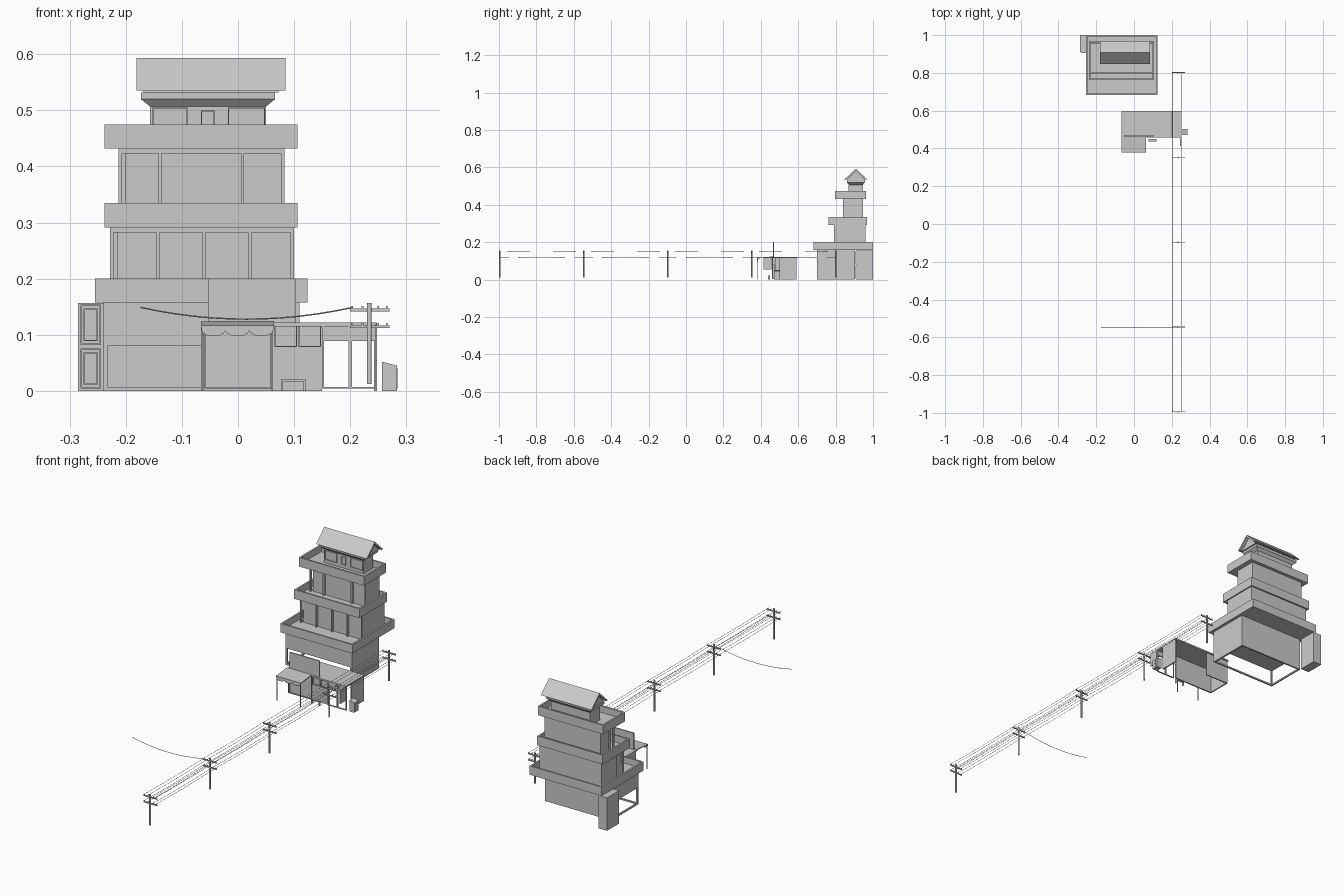
import bpy, bmesh, math
from mathutils import Vector, Matrix

if "Cube" in bpy.data.objects:
    bpy.data.objects.remove(bpy.data.objects["Cube"])


def finish(name, bm):
    bmesh.ops.recalc_face_normals(bm, faces=bm.faces)
    me = bpy.data.meshes.new(name)
    bm.to_mesh(me)
    bm.free()
    ob = bpy.data.objects.new(name, me)
    bpy.context.collection.objects.link(ob)
    return ob


def add_box(bm, x0, x1, y0, y1, z0, z1):
    vs = bmesh.ops.create_cube(bm, size=1)['verts']
    for v in vs:
        v.co = Vector((x0 + (v.co.x + .5) * (x1 - x0),
                       y0 + (v.co.y + .5) * (y1 - y0),
                       z0 + (v.co.z + .5) * (z1 - z0)))
    return vs


def boxes(name, *dims):
    bm = bmesh.new()
    for d in dims:
        add_box(bm, *d)
    return finish(name, bm)


def prism(name, pts, axis, a, b):
    """Extrude a 2D profile along axis 'x' (pts are y,z) or 'y' (pts are x,z)."""
    bm = bmesh.new()
    put = (lambda p, t: (t, p[0], p[1])) if axis == 'x' else (lambda p, t: (p[0], t, p[1]))
    f = bm.faces.new([bm.verts.new(put(p, a)) for p in pts])
    new = bmesh.ops.extrude_face_region(bm, geom=[f])['geom']
    d = Vector((b - a, 0, 0)) if axis == 'x' else Vector((0, b - a, 0))
    bmesh.ops.translate(bm, vec=d, verts=[g for g in new if isinstance(g, bmesh.types.BMVert)])
    return finish(name, bm)


def cylinder(name, centre, depth, r, n=10, rot=Matrix()):
    bm = bmesh.new()
    bmesh.ops.create_cone(bm, cap_ends=True, segments=n, radius1=r, radius2=r, depth=depth,
                          matrix=Matrix.Translation(centre) @ rot)
    ob = finish(name, bm)
    for p in ob.data.polygons:
        p.use_smooth = len(p.vertices) == 4


def wire(name, a, b, sag, r=.0009, n=12):
    cu = bpy.data.curves.new(name, 'CURVE')
    cu.dimensions = '3D'
    cu.bevel_depth = r
    cu.bevel_resolution = 0
    sp = cu.splines.new('POLY')
    sp.points.add(n)
    for i, p in enumerate(sp.points):
        t = i / n
        c = Vector(a).lerp(Vector(b), t)
        p.co = (c.x, c.y, c.z - 4 * sag * t * (1 - t), 1)
    tmp = bpy.data.objects.new(name + "_path", cu)
    me = bpy.data.meshes.new_from_object(tmp)
    bpy.data.objects.remove(tmp)
    bpy.context.collection.objects.link(bpy.data.objects.new(name, me))


def tray(name, x0, x1, y0, y1, z0, z1, t=.008):
    """Balcony: floor slab with a parapet around it."""
    boxes(name, (x0, x1, y0, y1, z0, z0 + .012),
          (x0, x1, y0, y0 + t, z0 + .012, z1), (x0, x1, y1 - t, y1, z0 + .012, z1),
          (x0, x0 + t, y0 + t, y1 - t, z0 + .012, z1), (x1 - t, x1, y0 + t, y1 - t, z0 + .012, z1))


def frame(name, x0, x1, y0, y1, z0, z1, t=.004):
    """Rectangular window or door frame facing the front."""
    boxes(name, (x0, x0 + t, y0, y1, z0, z1), (x1 - t, x1, y0, y1, z0, z1),
          (x0 + t, x1 - t, y0, y1, z0, z0 + t), (x0 + t, x1 - t, y0, y1, z1 - t, z1))


# Tower ground floor: open at front and left, walled at back and right
boxes("tower_ground_walls", (-.24, .11, .896, .904, 0, .158), (.1, .11, .70, .896, 0, .158))
boxes("tower_mezzanine", (-.24, .1, .70, .896, .08, .158))
boxes("ground_frame", (-.24, .1, .70, .707, 0, .007), (-.24, -.233, .707, .896, 0, .007),
      (-.24, -.233, .70, .707, .007, .08))

# Side annex with two framed panels
boxes("annex", (-.285, -.24, .91, 1, 0, .157))
for z in (.004, .082):
    frame("annex_panel", -.281, -.244, .906, .91, z, z + .072, .003)
    frame("annex_inner_panel", -.275, -.25, .907, .91, z + .007, z + .065, .002)

# Balconies
tray("balcony_1", -.255, .124, .682, 1, .158, .2)
tray("balcony_2", -.238, .106, .762, .968, .291, .335)
tray("balcony_3", -.238, .106, .797, .963, .432, .475)


# Upper floors with shallow window bays on the front and left
def storey(name, xs, y0, y1, z0, z1, recess=.012, side=.06):
    boxes(name + "_room", (xs[0] + recess, xs[-1], y0 + recess, y1, z0, z1),
          (xs[0], xs[0] + recess, y0 + side, y1, z0, z1))
    boxes(name + "_posts", *[(x, x + .006, y0, y0 + recess, z0, z1)
                             for x in [xs[0]] + [x - .003 for x in xs[1:-1]] + [xs[-1] - .006]])
    boxes(name + "_lintel", (xs[0], xs[-1], y0, y0 + recess, z1 - .01, z1),
          (xs[0], xs[0] + recess, y0 + recess, y0 + side, z1 - .01, z1))


storey("second_floor", [-.228, -.143, -.061, .021, .1], .79, .96, .17, .292)
storey("third_floor", [-.213, -.139, .008, .083], .84, .947, .303, .433, side=.045)

# Penthouse
boxes("penthouse", (-.157, .05, .872, .945, .444, .508))
for x0, x1, z1 in ((-.153, -.09, .505), (-.018, .048, .505), (-.066, -.042, .5)):
    frame("penthouse_window", x0, x1, .868, .872, .46, z1, .002)

# Flared eaves
bm = bmesh.new()
for v in add_box(bm, -.157, .05, .872, .945, .507, .52):
    if v.co.z > .515:
        v.co.x += .016 if v.co.x > 0 else -.016
        v.co.y += .012 if v.co.y > .9 else -.012
finish("eave_flare", bm)
boxes("eave_slab", (-.173, .066, .86, .957, .52, .532))

# Gable roof shell with recessed gable wall
prism("roof", [(.846, .535), (.908, .593), (.97, .535), (.958, .535), (.908, .582), (.858, .535)],
      'x', -.181, .085)
prism("gable_wall", [(.858, .532), (.908, .582), (.958, .532)], 'x', -.168, .072)

# Shop shell, open underneath and at the back right
boxes("shop_shell", (-.066, .06, .586, .592, 0, .115), (-.066, -.06, .478, .586, 0, .115),
      (.242, .248, .50, .592, 0, .115), (-.066, .248, .458, .597, .115, .122))
boxes("shop_front", (-.066, .15, .472, .478, 0, .115))
for x0, x1, z0, z1 in ((-.06, .06, .004, .115), (.065, .105, .078, .117),
                       (.108, .148, .078, .117)):
    frame("shop_window", x0, x1, .466, .472, z0, z1, .002)
for x0, x1 in ((.15, .2), (.2, .248)):
    frame("corner_frame", x0, x1, .46, .466, .004, .092, .003)
    frame("corner_transom", x0, x1, .46, .466, .092, .118, .003)
    boxes("corner_pane", (x0 + .003, x1 - .003, .462, .464, .095, .115))

# Roof signboard, projecting board, bench
boxes("roof_signboard", (-.053, .103, .464, .47, .122, .2))
boxes("projecting_board", (.244, .248, .414, .458, .053, .118))
boxes("bench", (.077, .12, .438, .45, .017, .021), (.077, .08, .438, .45, 0, .017),
      (.117, .12, .438, .45, 0, .017))

# Outdoor cabinet with two fan discs
prism("cabinet", [(.257, 0), (.283, 0), (.283, .045), (.257, .052)], 'y', .47, .502)
for z in (.013, .032):
    cylinder("fan_disc", (.283, .486, z), .003, .009, 12, Matrix.Rotation(math.pi / 2, 4, 'Y'))

# Awning with scalloped valance on two posts
prism("awning", [(.38, .113), (.465, .12), (.465, .124), (.38, .117)], 'x', -.066, .064)
pts = [(-.065, .117), (.063, .117)]
for k in (2, 1, 0):
    cx = -.0437 + k * .0427
    pts += [(cx + .0213 * math.cos(t * math.pi / 6), .108 - .0105 * math.sin(t * math.pi / 6))
            for t in range(0 if k == 2 else 1, 7)]
prism("awning_valance", pts, 'y', .379, .382)
for x in (-.063, .061):
    boxes("awning_post", (x - .0015, x + .0015, .382, .386, 0, .116))

# Utility poles with crossarms and insulators
PX = .234
POLES = [-.995 + .449 * i for i in range(5)]
WIRES = (.203, .222, .25, .265)
for y in POLES:
    cylinder("pole", (PX, y, .0845), .145, .0042)
    for z in (.142, .112):
        boxes("crossarm", (.2, .27, y - .001, y + .003, z, z + .005))
        boxes("insulators", *[(x - .0015, x + .0015, y - .0005, y + .0025, z + .005, z + .009)
                              for x in WIRES])

# Power lines
for a, b in zip(POLES, POLES[1:]):
    for x in WIRES:
        for z in (.151, .12):
            wire("power_line", (x, a - .003, z), (x, b, z), .003, .0009, 8)
wire("branch_line", (-.174, POLES[1], .149), (.205, POLES[1], .149), .021, .0012)
